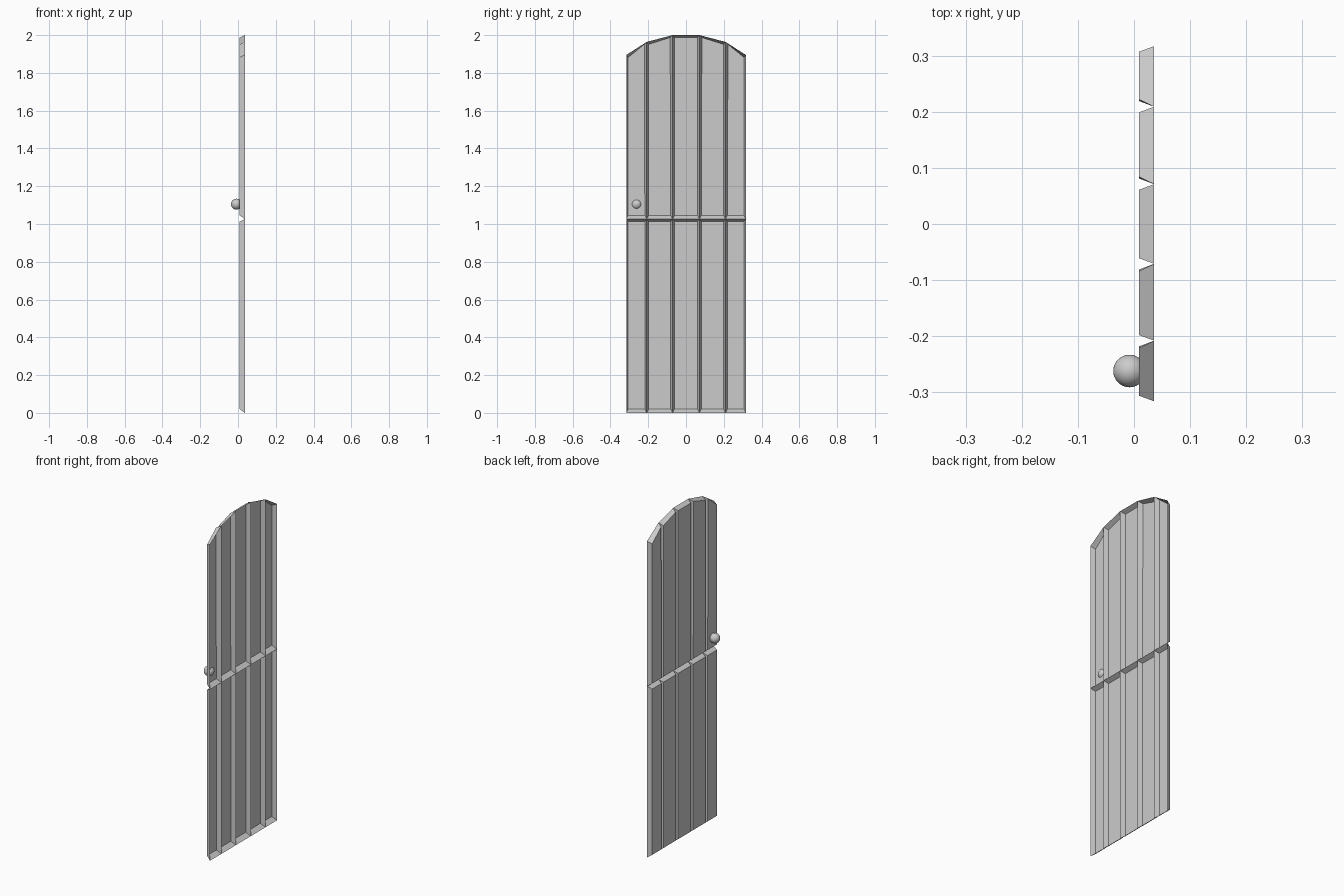
import bpy

cube = bpy.data.objects.get("Cube")
if cube:
    bpy.data.objects.remove(cube)

# One plain grey finish
grey = bpy.data.materials.new("light grey")
grey.use_nodes = True
colour = (0.6, 0.6, 0.6, 1)
grey.diffuse_color = colour
grey.node_tree.nodes["Principled BSDF"].inputs["Base Color"].default_value = colour

FRONT_X, RIM_X = 0.009, 0.036   # raised face and open rim of each panel
SIDE, SILL, HEAD = 0.010, 0.020, 0.013
SPLIT = 1.026
EDGES = [-0.316, -0.208, -0.071, 0.071, 0.209, 0.317]
ARCH = [1.895, 1.964, 2.0, 2.0, 1.964, 1.895]


def panel(name, y0, y1, bottom, top0, top1):
    """Tray with a raised face, sloping sides and an open back."""
    lean0 = 0.003 if top0 > top1 else 0
    lean1 = 0.003 if top1 > top0 else 0
    rim = [(y0, bottom), (y1, bottom), (y1, top1), (y0, top0)]
    face = [(y0 + SIDE, bottom + SILL), (y1 - SIDE, bottom + SILL),
            (y1 - SIDE - lean1, top1 - HEAD), (y0 + SIDE + lean0, top0 - HEAD)]
    verts = [(RIM_X, y, z) for y, z in rim] + [(FRONT_X, y, z) for y, z in face]
    faces = [(7, 6, 5, 4)]
    for i in range(4):
        j = (i + 1) % 4
        faces.append((i, i + 4, j + 4, j))
    mesh = bpy.data.meshes.new(name)
    mesh.from_pydata(verts, [], [f[::-1] if len(set(f) & {4, 5, 6, 7}) == 2 else f
                                 for f in faces])
    # Raised face looks toward -x, slopes look outward
    centre = sum((v.co for v in mesh.vertices), mesh.vertices[0].co * 0) / 8
    centre.x = RIM_X
    mesh.update()
    for p in mesh.polygons:
        if p.normal.dot(p.center - centre) < 0:
            p.flip()
    mesh.update()
    mesh.materials.append(grey)
    obj = bpy.data.objects.new(name, mesh)
    bpy.context.collection.objects.link(obj)


# Five planks, split into a lower and an arched upper row
for n in range(5):
    y0, y1 = EDGES[n], EDGES[n + 1]
    panel(f"lower_panel_{n + 1}", y0, y1, 0, SPLIT, SPLIT)
    panel(f"upper_panel_{n + 1}", y0, y1, SPLIT, ARCH[n], ARCH[n + 1])

# Round knob, set into the plank at one edge
bpy.ops.mesh.primitive_uv_sphere_add(segments=32, ring_count=16, radius=0.029,
                                     location=(-0.008, -0.262, 1.105))
knob = bpy.context.object
knob.name = "door_knob"
knob.data.materials.append(grey)
bpy.ops.object.shade_smooth()
